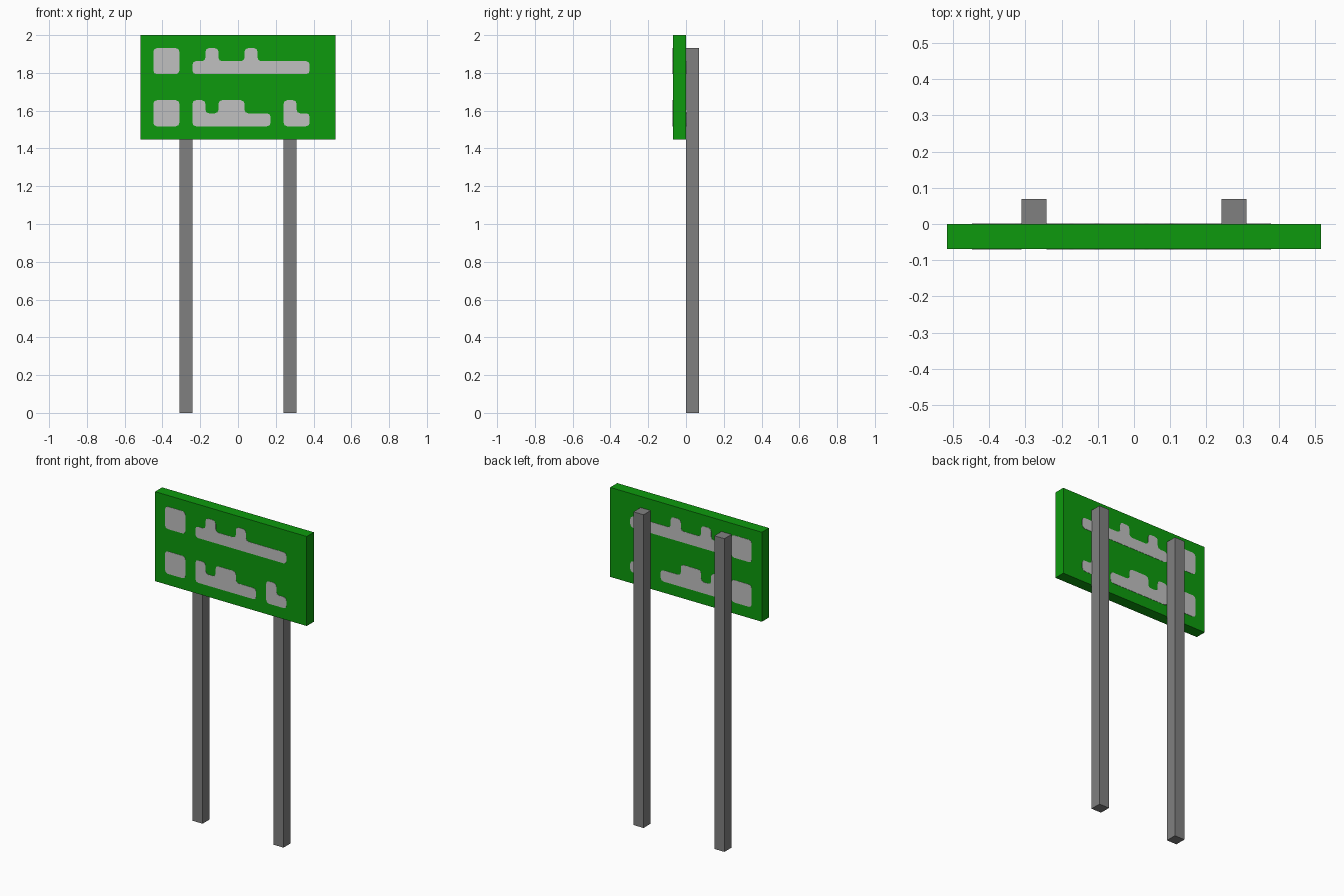
import bpy
import bmesh
from mathutils import Vector

cube = bpy.data.objects.get("Cube")
if cube:
    bpy.data.objects.remove(cube, do_unlink=True)

U = 2 / 29  # module: the sign is 29 modules tall


def material(name, rgb):
    m = bpy.data.materials.new(name)
    m.use_nodes = True
    m.diffuse_color = (*rgb, 1)
    m.node_tree.nodes["Principled BSDF"].inputs["Base Color"].default_value = (*rgb, 1)
    return m


green = material("sign green", (0.004, 0.323, 0.004))
silver = material("light grey", (0.527, 0.527, 0.527))
steel = material("post grey", (0.216, 0.216, 0.216))


def finish(name, bm, mat):
    bmesh.ops.recalc_face_normals(bm, faces=bm.faces)
    me = bpy.data.meshes.new(name)
    bm.to_mesh(me)
    bm.free()
    me.materials.append(mat)
    ob = bpy.data.objects.new(name, me)
    bpy.context.collection.objects.link(ob)
    return ob


def box(name, x, y, z, mat):
    """Box from (min, max) ranges given in modules."""
    bm = bmesh.new()
    bmesh.ops.create_cube(bm, size=1)
    for v in bm.verts:
        v.co = [U * (r[0] + (c + 0.5) * (r[1] - r[0])) for c, r in zip(v.co, (x, y, z))]
    return finish(name, bm, mat)


def rounded(corners, r=0.27):
    """Ease every corner of a right-angled outline."""
    pts = [Vector(c) for c in corners]
    out = []
    for i, p in enumerate(pts):
        a = (pts[i - 1] - p).normalized() * r
        b = (pts[(i + 1) % len(pts)] - p).normalized() * r
        out += [p + a, p + (a + b) * 0.29, p + b]
    return out


# Board and its two posts
box("sign_board", (-7.5, 7.5), (-1, 0), (21, 29), green)
box("left_post", (3.5, 4.5), (0, 1), (0, 28), steel)
box("right_post", (-4.5, -3.5), (0, 1), (0, 28), steel)

# Outlines of the painted marks, in modules (x, z)
marks = [
    [(-6.5, 26), (-4.5, 26), (-4.5, 28), (-6.5, 28)],
    [(-6.5, 22), (-4.5, 22), (-4.5, 24), (-6.5, 24)],
    [(-3.5, 26), (5.5, 26), (5.5, 27), (1.5, 27), (1.5, 28), (0.5, 28),
     (0.5, 27), (-1.5, 27), (-1.5, 28), (-2.5, 28), (-2.5, 27), (-3.5, 27)],
    [(-3.5, 22), (2.5, 22), (2.5, 23), (0.5, 23), (0.5, 24), (-1.5, 24),
     (-1.5, 23), (-2.5, 23), (-2.5, 24), (-3.5, 24)],
    [(3.5, 22), (5.5, 22), (5.5, 23), (4.5, 23), (4.5, 24), (3.5, 24)],
]

# The same marks show on both faces as thin plates
for name, y in (("front_marks", -U), ("back_marks", 0)):
    bm = bmesh.new()
    for outline in marks:
        pts = rounded(outline)
        face = bm.faces.new([bm.verts.new((p.x * U, y - 0.0015, p.y * U)) for p in pts])
        new = bmesh.ops.extrude_face_region(bm, geom=[face], use_keep_orig=True)["geom"]
        moved = [g for g in new if isinstance(g, bmesh.types.BMVert)]
        bmesh.ops.translate(bm, verts=moved, vec=(0, 0.003, 0))
    finish(name, bm, silver)
